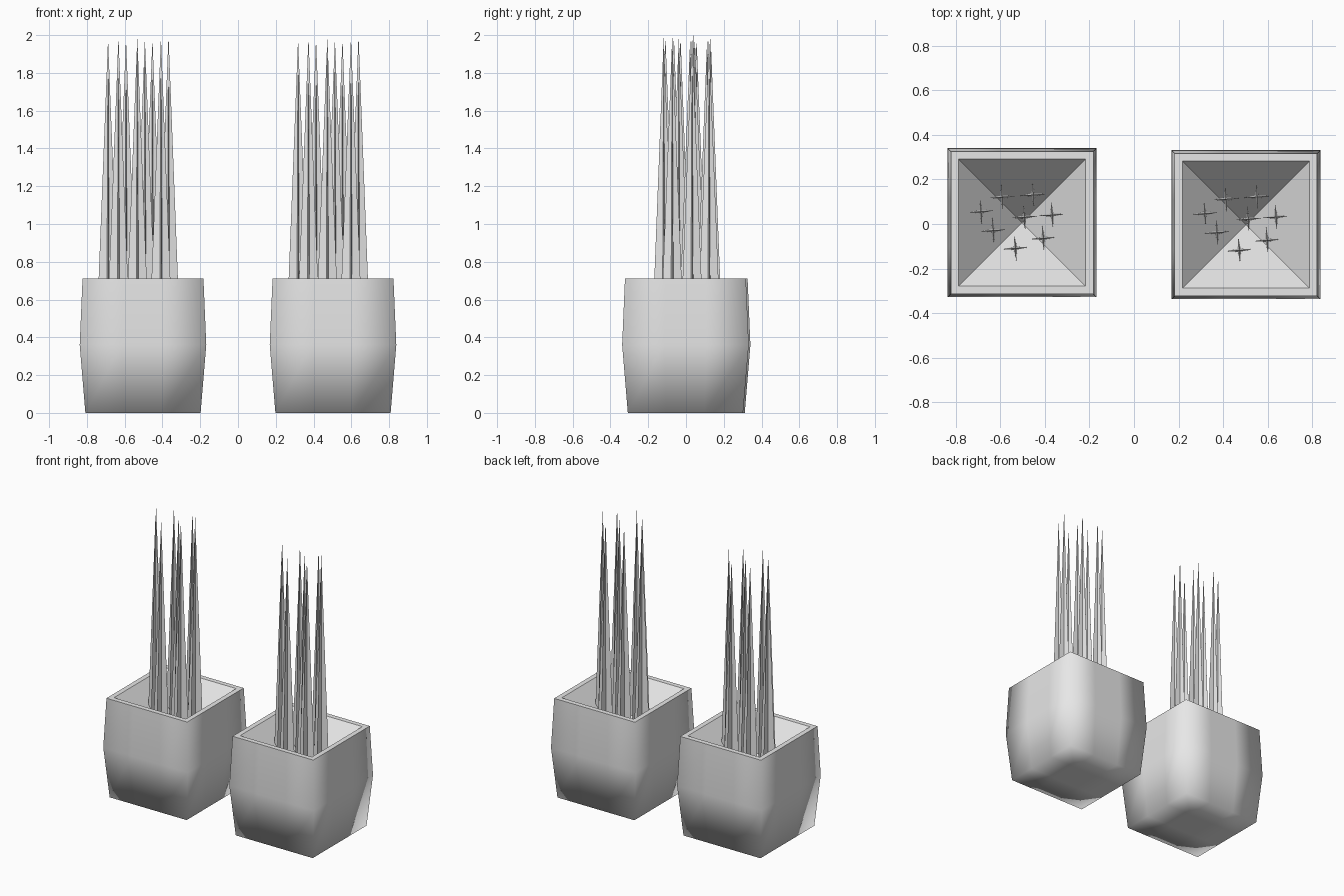
import bpy, bmesh, math
from mathutils import Vector

cube = bpy.data.objects.get("Cube")
if cube:
    bpy.data.objects.remove(cube, do_unlink=True)

grey = bpy.data.materials.new("plain_grey")
grey.use_nodes = True
colour = (0.8, 0.8, 0.8, 1)
grey.diffuse_color = colour
grey.node_tree.nodes["Principled BSDF"].inputs["Base Color"].default_value = colour


def add_object(name, bm, location):
    mesh = bpy.data.meshes.new(name)
    bm.to_mesh(mesh)
    bm.free()
    mesh.materials.append(grey)
    obj = bpy.data.objects.new(name, mesh)
    obj.location = location
    bpy.context.collection.objects.link(obj)


def build_pot(name, location):
    """Square bulging pot: base grid, extruded wall rings, rim and pyramid pit."""
    bm = bmesh.new()
    base = 0.305
    bmesh.ops.create_grid(bm, x_segments=3, y_segments=3, size=base)
    bmesh.ops.reverse_faces(bm, faces=bm.faces[:])
    ring = [e for e in bm.edges if e.is_boundary]
    half = base
    # wall bulge, wall top, inner rim
    for new_half, z in ((0.335, 0.36), (0.32, 0.712), (0.285, 0.712)):
        new = bmesh.ops.extrude_edge_only(bm, edges=ring)["geom"]
        ring = [g for g in new if isinstance(g, bmesh.types.BMEdge) and g.is_boundary]
        for v in {v for e in ring for v in e.verts}:
            v.co.x *= new_half / half
            v.co.y *= new_half / half
            v.co.z = z
        half = new_half
    # pit closing to one point
    new = bmesh.ops.extrude_edge_only(bm, edges=ring)["geom"]
    tip = [g for g in new if isinstance(g, bmesh.types.BMVert)]
    bmesh.ops.pointmerge(bm, verts=tip, merge_co=Vector((0, 0, 0.38)))
    bmesh.ops.recalc_face_normals(bm, faces=bm.faces[:])
    # outside is soft, rim and pit are crisp
    for f in bm.faces:
        f.smooth = min(v.co.z for v in f.verts) < 0.37
    for e in bm.edges:
        if all(v.co.z > 0.7 for v in e.verts):
            e.smooth = False
    add_object(name, bm, location)


def build_spikes(name, location, spots):
    """Tall blades with a thin four-pointed star section."""
    bm = bmesh.new()
    for x, y, top in spots:
        tip = bm.verts.new((x, y, top))
        ring = []
        for i in range(8):
            r = 0.01 if i % 2 else 0.058
            a = math.radians(45 * i + 4)
            ring.append(bm.verts.new((x + r * math.cos(a), y + r * math.sin(a), 0.5)))
        for a, b in zip(ring, ring[1:] + ring[:1]):
            bm.faces.new((a, b, tip))
        bm.faces.new(ring[::-1])
    add_object(name, bm, location)


# spike centres relative to the pot, and tip heights
spots = [(-0.185, 0.05, 1.98), (-0.09, 0.115, 1.98), (0.05, 0.125, 1.98),
         (0.135, 0.035, 2.0), (0.01, 0.025, 1.98), (-0.13, -0.035, 1.99),
         (0.095, -0.07, 1.99), (-0.03, -0.115, 1.99)]

for side, x, y in (("right", -0.503, 0.006), ("left", 0.503, -0.003)):
    build_pot(side + "_pot", (x, y, 0))
    build_spikes(side + "_spikes", (x, y, 0), spots)
